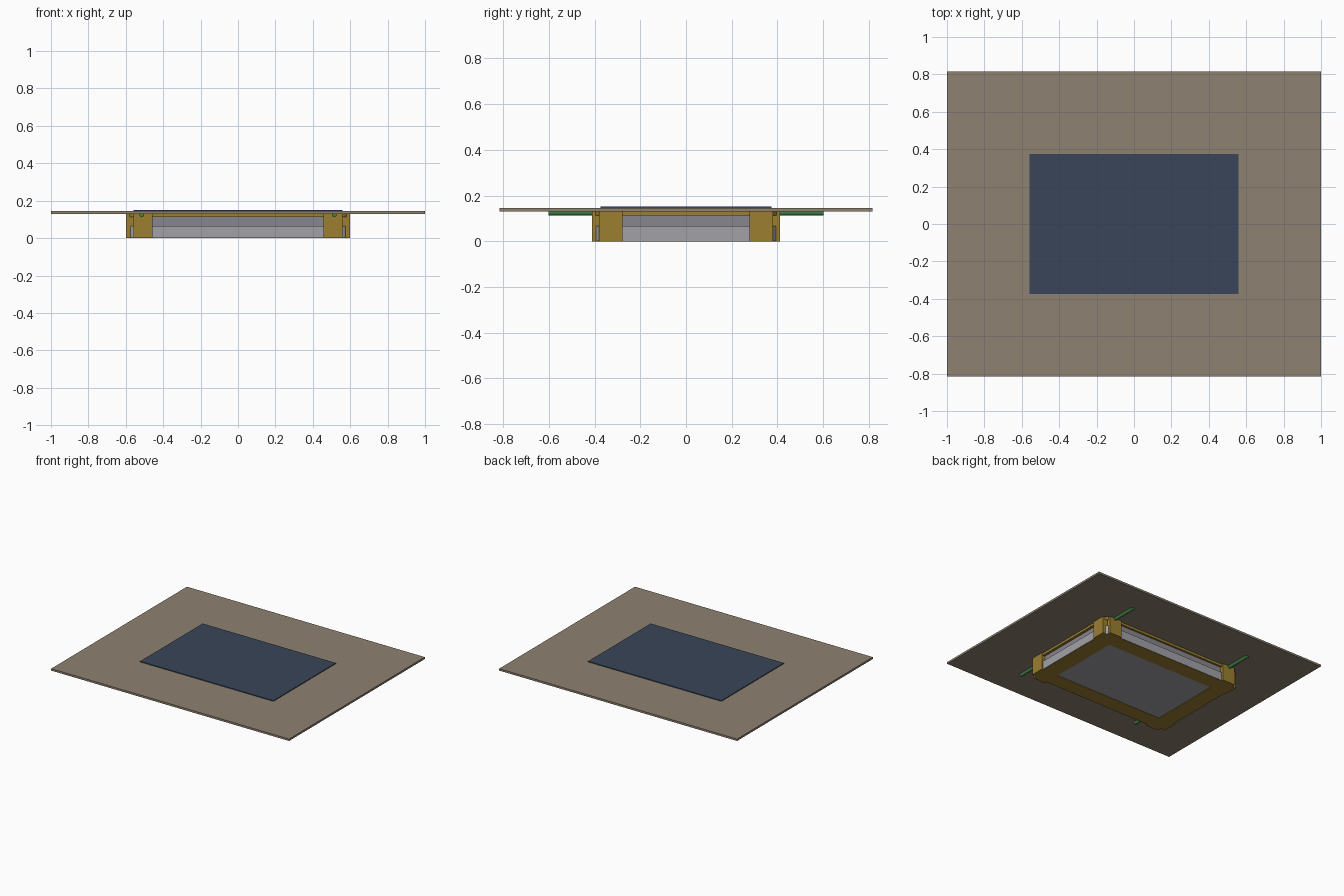
import bpy, bmesh, math

if "Cube" in bpy.data.objects:
    bpy.data.objects.remove(bpy.data.objects["Cube"])


def mat(name, rgb):
    m = bpy.data.materials.new(name)
    m.diffuse_color = (*rgb, 1)
    m.use_nodes = True
    m.node_tree.nodes["Principled BSDF"].inputs["Base Color"].default_value = m.diffuse_color
    return m


WOOD = mat("taupe_board", (0.27, 0.22, 0.165))
GLASS = mat("dark_blue", (0.04, 0.06, 0.1))
GOLD = mat("gold", (0.33, 0.21, 0.03))
GREEN = mat("green", (0.05, 0.22, 0.06))
LIGHT = mat("light_grey", (0.36, 0.36, 0.39))
DARK = mat("dark_grey", (0.24, 0.24, 0.27))


def finish(bm, name, material):
    bmesh.ops.recalc_face_normals(bm, faces=bm.faces)
    me = bpy.data.meshes.new(name)
    bm.to_mesh(me)
    bm.free()
    me.materials.append(material)
    ob = bpy.data.objects.new(name, me)
    bpy.context.collection.objects.link(ob)
    return ob


def box(name, x, y, z, material):
    """Box from (min, max) ranges."""
    bm = bmesh.new()
    bmesh.ops.create_cube(bm, size=1)
    for v in bm.verts:
        for i, r in enumerate((x, y, z)):
            v.co[i] = (r[0] + r[1]) / 2 + v.co[i] * (r[1] - r[0])
    return finish(bm, name, material)


def outline(hx, hy, r, n=6):
    """Rounded rectangle points, counter-clockwise."""
    pts = []
    for k, (sx, sy) in enumerate(((1, 1), (-1, 1), (-1, -1), (1, -1))):
        for i in range(n + 1):
            a = math.pi / 2 * (k + i / n)
            pts.append((sx * (hx - r) + r * math.cos(a), sy * (hy - r) + r * math.sin(a)))
    return pts


def slab(name, hx, hy, r, z0, z1, material):
    bm = bmesh.new()
    f = bm.faces.new([bm.verts.new((x, y, z0)) for x, y in outline(hx, hy, r)])
    ext = bmesh.ops.extrude_face_region(bm, geom=[f])
    for v in ext["geom"]:
        if isinstance(v, bmesh.types.BMVert):
            v.co.z = z1
    return finish(bm, name, material)


def ring(name, hx, hy, r, ix, iy, z0, z1, material):
    """Rounded frame with a rectangular opening."""
    bm = bmesh.new()
    outer, inner = outline(hx, hy, r), outline(ix, iy, 0.002)
    loops = [[bm.verts.new((x, y, z)) for x, y in pts]
             for pts, z in ((outer, z0), (outer, z1), (inner, z1), (inner, z0))]
    n = len(outer)
    for a in range(4):
        b = (a + 1) % 4
        for i in range(n):
            j = (i + 1) % n
            bm.faces.new((loops[a][i], loops[a][j], loops[b][j], loops[b][i]))
    return finish(bm, name, material)


# Table board and display glass
box("board", (-1, 1), (-0.815, 0.815), (0.13, 0.145), WOOD)
box("screen_glass", (-0.56, 0.56), (-0.375, 0.375), (0.145, 0.151), GLASS)

# Housing below the board
slab("lower_housing", 0.588, 0.398, 0.05, 0.002, 0.066, LIGHT)
slab("upper_housing", 0.57, 0.385, 0.045, 0.066, 0.112, DARK)
ring("top_frame", 0.59, 0.40, 0.05, 0.54, 0.355, 0.112, 0.13, GOLD)
ring("bottom_frame", 0.585, 0.395, 0.05, 0.457, 0.278, 0.0, 0.003, GOLD)

# Corner clamps: two blocks per corner, plus a mounting rod
for sx, xs in ((-1, "left"), (1, "right")):
    for sy, ys in ((-1, "front"), (1, "back")):
        def rng(s, a, b):
            return tuple(sorted((s * a, s * b)))
        box(f"{ys}_{xs}_clamp_y", rng(sx, 0.457, 0.56), rng(sy, 0.36, 0.412), (0, 0.13), GOLD)
        box(f"{ys}_{xs}_clamp_x", rng(sx, 0.545, 0.598), rng(sy, 0.278, 0.38), (0, 0.13), GOLD)
        bpy.ops.mesh.primitive_cylinder_add(
            vertices=24, radius=0.0125, depth=0.24,
            location=(sx * 0.515, sy * 0.482, 0.125), rotation=(math.pi / 2, 0, 0))
        rod = bpy.context.object
        rod.name = f"{ys}_{xs}_rod"
        rod.data.materials.append(GREEN)
        bpy.ops.object.shade_smooth_by_angle()
